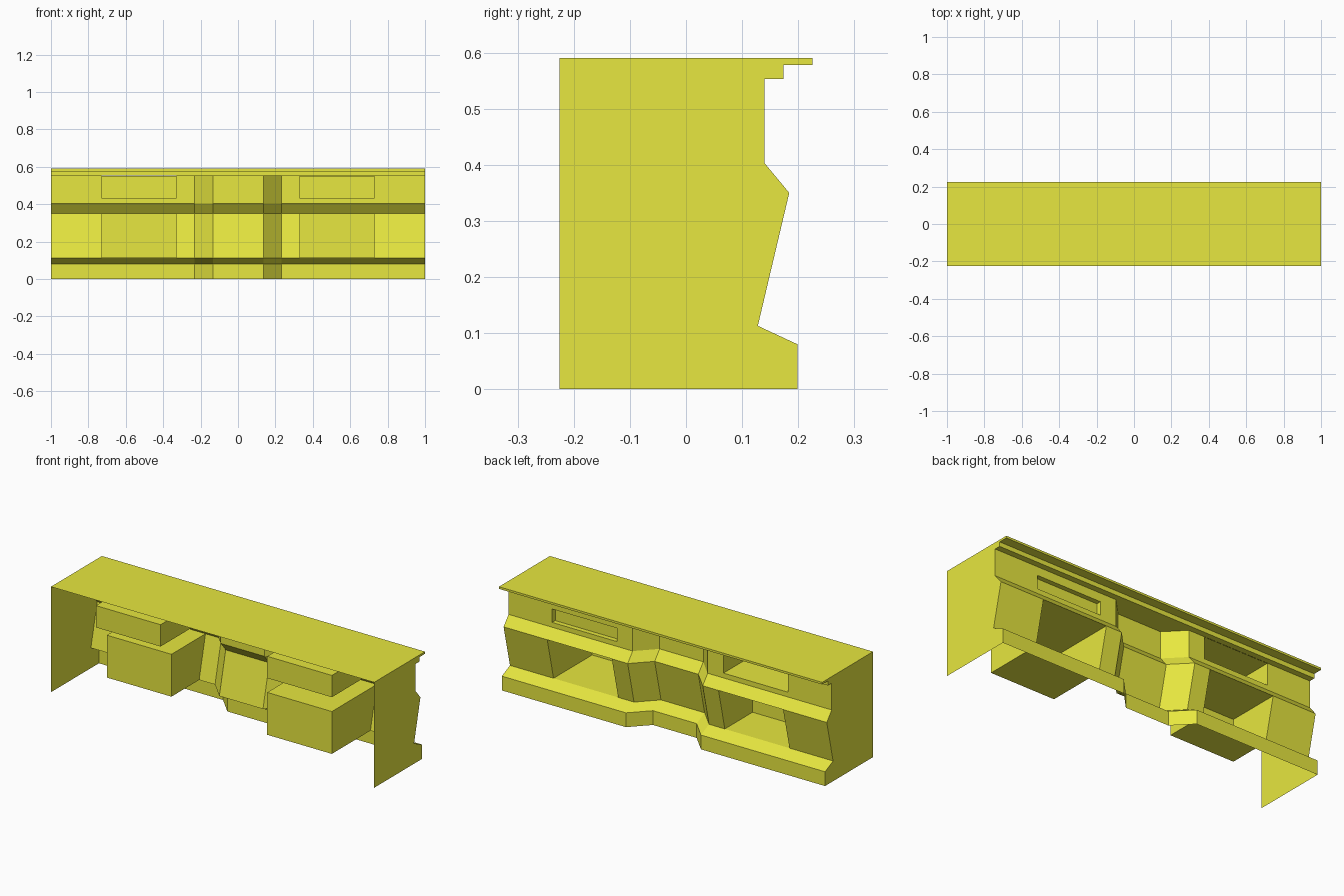
import bpy

if "Cube" in bpy.data.objects:
    bpy.data.objects.remove(bpy.data.objects["Cube"])

mat = bpy.data.materials.new("yellow_paint")
mat.diffuse_color = (0.8, 0.8, 0.05, 1)
mat.use_nodes = True
mat.node_tree.nodes["Principled BSDF"].inputs["Base Color"].default_value = mat.diffuse_color


def make(name, verts, faces):
    mesh = bpy.data.meshes.new(name)
    mesh.from_pydata(verts, [], faces)
    mesh.materials.append(mat)
    obj = bpy.data.objects.new(name, mesh)
    bpy.context.collection.objects.link(obj)
    return obj


def loft(name, profile, xs, offset=lambda x: 0.0, skip=lambda x, z: False):
    """Sweep a (y, z) profile along x, leaving out faces where skip(x, z) holds."""
    n = len(profile)
    verts = [(x, y + offset(x), z) for x in xs for y, z in profile]
    faces = []
    for i in range(len(xs) - 1):
        for j in range(n - 1):
            xm = (xs[i] + xs[i + 1]) / 2
            zm = (profile[j][1] + profile[j + 1][1]) / 2
            if not skip(xm, zm):
                a = i * n + j
                faces.append((a, a + 1, a + n + 1, a + n))
    return make(name, verts, faces)


def tray(name, x0, x1, bottom, top, depth):
    """Box open toward +y; bottom and top are the (y, z) of its mouth edges."""
    section = [bottom, (depth, bottom[1]), (depth, top[1]), top]
    verts = [(x, y, z) for x in (x0, x1) for y, z in section]
    faces = [(0, 1, 5, 4), (1, 2, 6, 5), (2, 3, 7, 6), (3, 2, 1, 0), (4, 5, 6, 7)]
    return make(name, verts, faces)


# profiles in (y, z)
top_edge = [(-.225, .59), (.225, .59), (.225, .578), (.174, .578), (.174, .553), (.14, .553)]
wall = [(.14, .553), (.14, .505), (.14, .43), (.14, .403), (.184, .35),
        (.128, .113), (.199, .08), (.199, 0)]

# worktop with stepped moulding
loft("worktop", top_edge, [-1, 1])

# soffit over the recessed middle
make("soffit", [(-.232, .14, .553), (.232, .14, .553), (.135, .04, .553), (-.135, .04, .553)],
     [(0, 1, 2, 3)])


# shaped wall with openings and a recessed middle
def opening(x, z):
    if not .33 < abs(x) < .73:
        return False
    return .113 < z < .35 or .43 < z < .505 or (x < 0 and z > .505)


loft("shaped_wall", wall, [-1, -.73, -.33, -.232, -.135, .135, .232, .33, .73, 1],
     lambda x: -.1 if abs(x) < .2 else 0.0, opening)

# end panels
outline = [(-.225, 0)] + top_edge + [(.14, .403)] + wall[4:]
for side, x in (("left", -1), ("right", 1)):
    order = list(range(len(outline)))
    make(side + "_end_panel", [(x, y, z) for y, z in outline],
         [order if x < 0 else order[::-1]])

# storage boxes behind the openings
for side, s, low_depth in (("left", -1, -.117), ("right", 1, -.213)):
    x0, x1 = sorted((s * .33, s * .73))
    tray(side + "_upper_box", x0, x1, (.14, .43), (.14, .552), -.213)
    tray(side + "_lower_box", x0, x1, (.128, .113), (.184, .35), low_depth)

# shallow slot in the right upper opening
tray("right_slot", .33, .73, (.14, .43), (.14, .505), .113)
